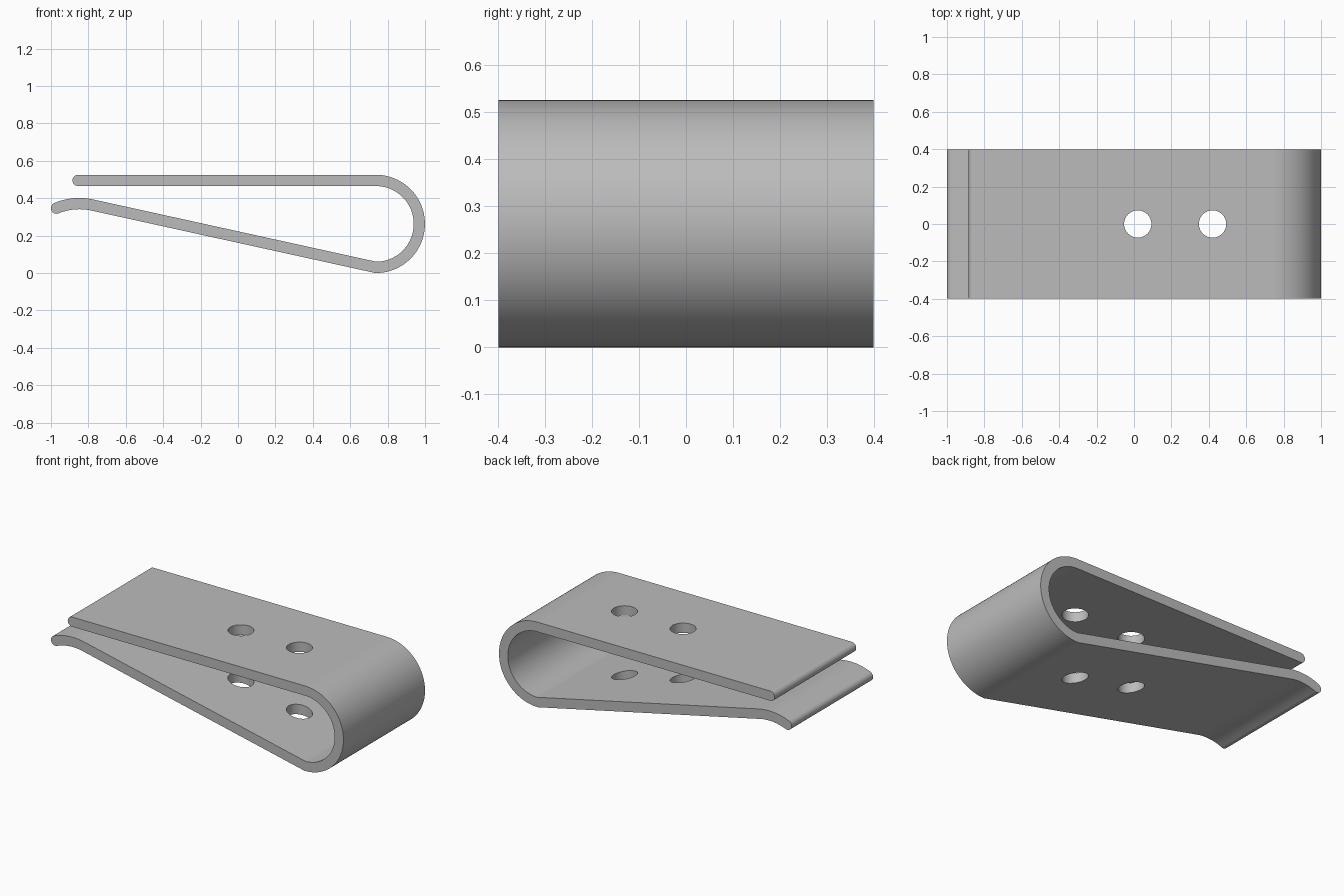
import bpy, bmesh
from math import cos, sin, pi, radians
from mathutils import Vector

HALF = 0.03      # half the strip thickness
DEPTH = 0.398    # half the strip width

cube = bpy.data.objects.get("Cube")
if cube:
    bpy.data.objects.remove(cube, do_unlink=True)


def arc(cx, cz, r, a0, a1, n):
    """Points along an arc, angles in degrees."""
    angles = [radians(a0 + (a1 - a0) * i / n) for i in range(n + 1)]
    return [Vector((cx + r * cos(a), cz + r * sin(a))) for a in angles]


def thicken(path):
    """Closed outline of constant thickness with rounded ends."""
    sides = []
    for i, p in enumerate(path):
        before = (p - path[max(i - 1, 0)]).normalized()
        after = (path[min(i + 1, len(path) - 1)] - p).normalized()
        t = (before + after).normalized()
        miter = HALF / max(t.dot(before), t.dot(after))
        sides.append(Vector((-t.y, t.x)) * miter)

    def cap(p, offset):
        across = Vector((offset.y, -offset.x))
        return [p + offset * cos(pi * k / 24) + across * sin(pi * k / 24)
                for k in range(1, 24)]

    left = [p + s for p, s in zip(path, sides)]
    right = [p - s for p, s in zip(path, sides)]
    return left + cap(path[-1], sides[-1]) + right[::-1] + cap(path[0], -sides[0])


# Steel colour
steel = bpy.data.materials.new("grey_steel")
steel.use_nodes = True
colour = (0.5, 0.5, 0.5, 1)
steel.diffuse_color = colour
steel.node_tree.nodes["Principled BSDF"].inputs["Base Color"].default_value = colour

# Centreline: top leg, round bend, sloping lower leg, curled lip
path = [Vector((-0.855, 0.495))]
path += arc(0.737, 0.2625, 0.2325, 90, -90, 48)
path += arc(-0.848, 0.052, 0.319, 77.7, 112.5, 12)

# Extrude the outline across the width
bm = bmesh.new()
face = bm.faces.new([bm.verts.new((p.x, -DEPTH, p.y)) for p in thicken(path)])
result = bmesh.ops.extrude_face_region(bm, geom=[face])
moved = [v for v in result["geom"] if isinstance(v, bmesh.types.BMVert)]
bmesh.ops.translate(bm, verts=moved, vec=(0, 2 * DEPTH, 0))
bmesh.ops.recalc_face_normals(bm, faces=bm.faces)
mesh = bpy.data.meshes.new("spring_clip")
bm.to_mesh(mesh)
bm.free()
mesh.materials.append(steel)
clip = bpy.data.objects.new("spring_clip", mesh)
bpy.context.collection.objects.link(clip)

# Two vertical holes through both legs
for x in (0.02, 0.42):
    bpy.ops.mesh.primitive_cylinder_add(vertices=48, radius=0.073, depth=2,
                                        location=(x, 0, 0.3))
    cutter = bpy.context.object
    cutter.name = "hole_cutter"
    cutter.hide_render = True
    cutter.data.materials.append(steel)
    hole = clip.modifiers.new("hole", 'BOOLEAN')
    hole.operation = 'DIFFERENCE'
    hole.solver = 'EXACT'
    hole.object = cutter
    bpy.ops.object.select_all(action='DESELECT')
    clip.select_set(True)
    bpy.context.view_layer.objects.active = clip
    bpy.ops.object.modifier_apply(modifier=hole.name)
    bpy.data.objects.remove(cutter, do_unlink=True)

# Smooth bends, crisp rims and flat legs
bpy.ops.object.shade_smooth_by_angle(angle=radians(10))
weighted = clip.modifiers.new("flat_legs", 'WEIGHTED_NORMAL')
weighted.keep_sharp = True
